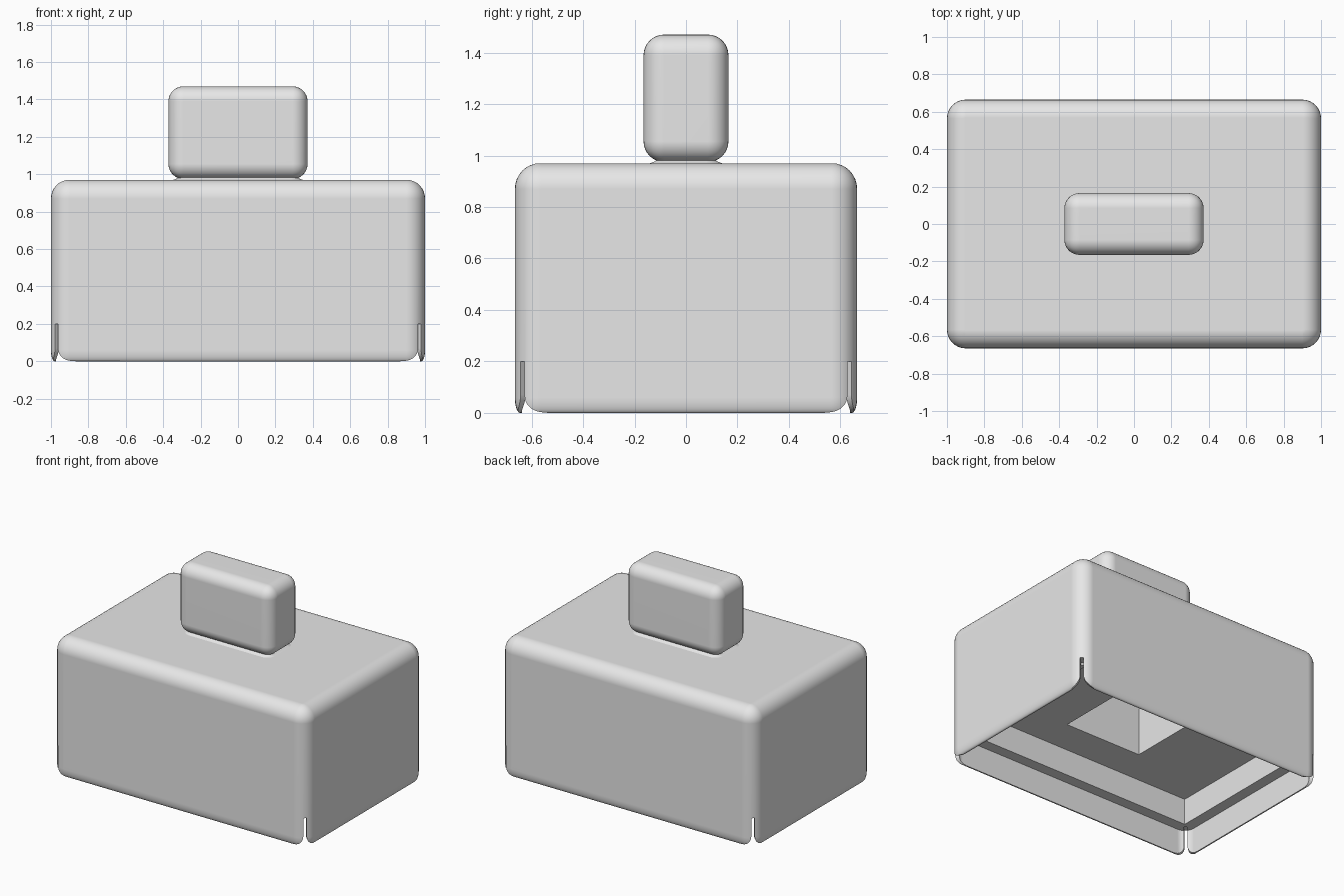
import bpy, bmesh, math
from mathutils import Matrix, Vector

cube = bpy.data.objects.get("Cube")
if cube:
    bpy.data.objects.remove(cube, do_unlink=True)

HX, HY, TOP = 1.0, 0.665, 0.97   # half width, half depth and height of the body
R = 0.1                          # main rounding
SEG = 8

grey = bpy.data.materials.new("light_grey")
grey.use_nodes = True
grey.diffuse_color = (0.8, 0.8, 0.8, 1)
grey.node_tree.nodes["Principled BSDF"].inputs["Base Color"].default_value = (0.8, 0.8, 0.8, 1)


def make_object(name, bm):
    bmesh.ops.recalc_face_normals(bm, faces=bm.faces[:])
    mesh = bpy.data.meshes.new(name)
    bm.to_mesh(mesh)
    bm.free()
    mesh.materials.append(grey)
    ob = bpy.data.objects.new(name, mesh)
    bpy.context.collection.objects.link(ob)
    return ob


def rounded_ring(hx, hy, r, z):
    pts = []
    for k, (sx, sy) in enumerate(((1, 1), (-1, 1), (-1, -1), (1, -1))):
        for i in range(SEG + 1):
            a = math.pi / 2 * (k + i / SEG)
            pts.append(Vector((sx * (hx - r) + r * math.cos(a),
                               sy * (hy - r) + r * math.sin(a), z)))
    return pts


def loft(name, rings):
    """Closed solid through rings of equal point count."""
    bm = bmesh.new()
    loops = [[bm.verts.new(p) for p in ring] for ring in rings]
    for a, b in zip(loops, loops[1:]):
        for i in range(len(a)):
            j = (i + 1) % len(a)
            bm.faces.new((a[i], a[j], b[j], b[i]))
    bm.faces.new(loops[0])
    bm.faces.new(loops[-1])
    return make_object(name, bm)


def box(name, hx, hy, z0, z1):
    bm = bmesh.new()
    bmesh.ops.create_cube(bm, size=1, matrix=Matrix.Translation((0, 0, (z0 + z1) / 2))
                          @ Matrix.Diagonal((2 * hx, 2 * hy, z1 - z0, 1)))
    return make_object(name, bm)


def cut(target, cutter):
    mod = target.modifiers.new("cut", 'BOOLEAN')
    mod.operation = 'DIFFERENCE'
    mod.solver = 'EXACT'
    mod.object = cutter
    bpy.context.view_layer.objects.active = target
    bpy.ops.object.modifier_apply(modifier=mod.name)
    bpy.data.objects.remove(cutter, do_unlink=True)


def finish(ob):
    bpy.ops.object.select_all(action='DESELECT')
    ob.select_set(True)
    bpy.context.view_layer.objects.active = ob
    bpy.ops.object.shade_smooth_by_angle(angle=math.radians(30))
    mod = ob.modifiers.new("weighted_normals", 'WEIGHTED_NORMAL')
    mod.keep_sharp = True


# Body: rounded top and corners, thin rounded lip at the bottom
levels = []
for i in range(SEG + 1):
    a = math.pi / 2 * i / SEG
    levels.append((0.02 * (1 - math.sin(a)), 0.06 * (1 - math.cos(a))))
for i in range(SEG + 1):
    a = math.pi / 2 * i / SEG
    levels.append((0.097 * (1 - math.cos(a)), TOP - R + R * math.sin(a)))
body = loft("body", [rounded_ring(HX - t, HY - t, R - t, z) for t, z in levels])

# Stepped hollow underneath
wall = 0.027
cut(body, loft("lower_cavity", [rounded_ring(HX - wall, HY - wall, R - wall, z)
                                for z in (-0.1, 0.185)]))
cut(body, box("upper_cavity", HX - 0.105, HY - 0.105, 0.1, 0.37))
cut(body, box("centre_recess", 0.3, 0.31, 0.3, 0.77))

# Slots at the four lower corners, flared into rounded tab ends
half, flare = 0.011, 0.07
side = [(half + flare, -0.05)]
for i in range(SEG + 1):
    a = math.pi / 2 * i / SEG
    side.append((half + flare * (1 - math.sin(a)), flare * (1 - math.cos(a))))
side.append((half, 0.2))
outline = side + [(-u, z) for u, z in reversed(side)]
for sx in (1, -1):
    for sy in (1, -1):
        inset = R * (1 - math.sqrt(0.5))
        corner = Vector((sx * (HX - inset), sy * (HY - inset), 0))
        out = Vector((sx, sy, 0)).normalized()
        across = Vector((-out.y, out.x, 0))
        rings = [[corner + out * d + across * u + Vector((0, 0, z)) for u, z in outline]
                 for d in (-0.07, 0.1)]
        cut(body, loft("corner_slot", rings))
finish(body)

# Neck between body and handle
neck = loft("neck", [rounded_ring(0.345 - t, 0.14 - t, 0.06 - t, z)
                     for t, z in ((0, 0.96), (0, 0.97), (0.02, 0.978), (0.03, 0.99))])
finish(neck)

# Handle block with all edges rounded
handle = box("handle", 0.372, 0.165, 0.975, 1.47)
bm = bmesh.new()
bm.from_mesh(handle.data)
bmesh.ops.bevel(bm, geom=bm.edges[:], offset=0.08, segments=SEG, profile=0.5, affect='EDGES')
bm.to_mesh(handle.data)
bm.free()
finish(handle)
